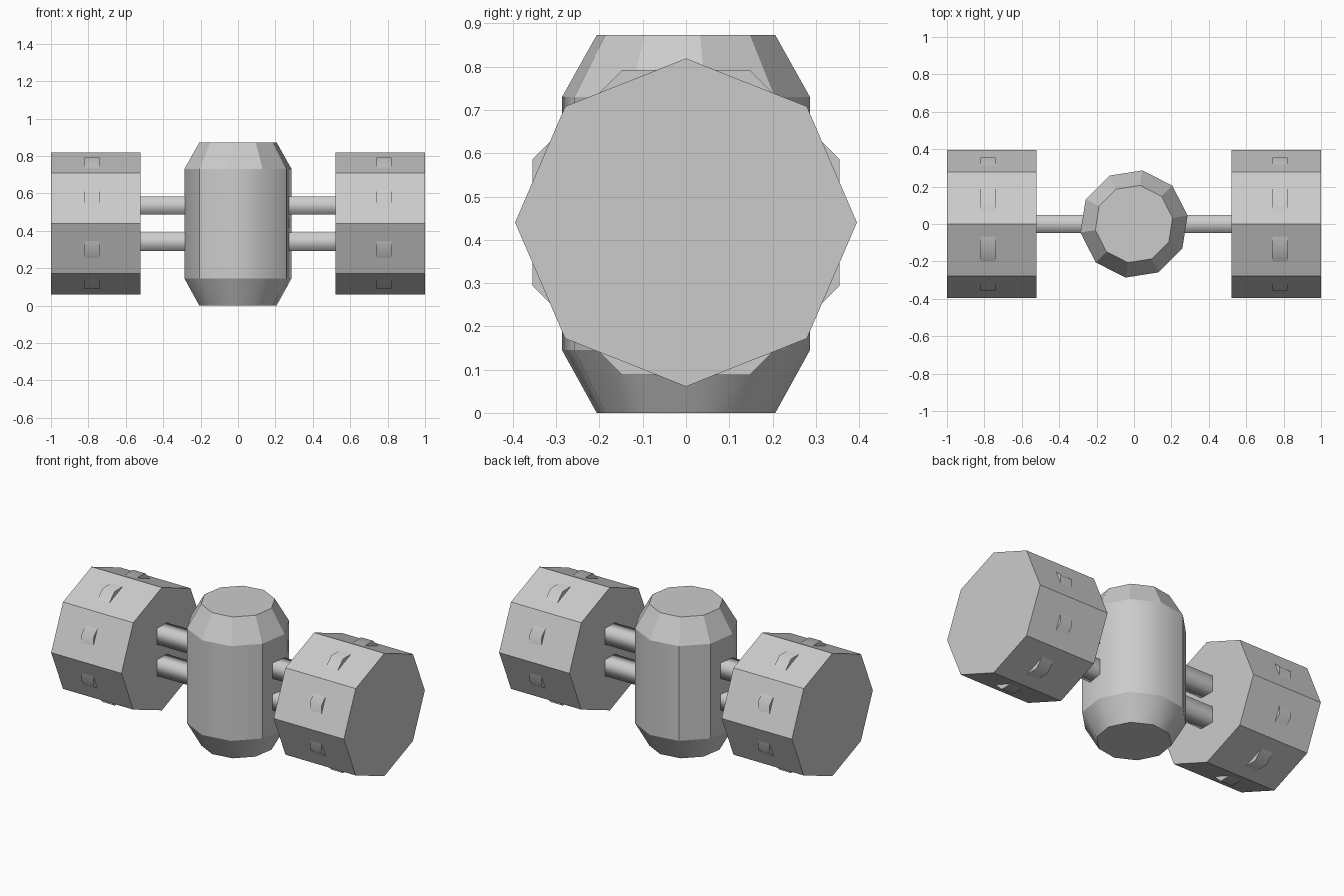
import bpy, bmesh, math
from mathutils import Matrix

cube = bpy.data.objects.get("Cube")
if cube:
    bpy.data.objects.remove(cube, do_unlink=True)

grey = bpy.data.materials.new("light_grey")
grey.use_nodes = True
COLOR = (0.6, 0.6, 0.6, 1)
grey.diffuse_color = COLOR
grey.node_tree.nodes["Principled BSDF"].inputs["Base Color"].default_value = COLOR

MID_Z = 0.44


def lathe(name, sides, rings, phase, capped=True):
    """Stack of polygon rings given as (radius, height), joined along z."""
    bm = bmesh.new()
    loops = []
    for r, h in rings:
        angles = [phase + math.tau * i / sides for i in range(sides)]
        loops.append([bm.verts.new((r * math.cos(a), r * math.sin(a), h)) for a in angles])
    for low, high in zip(loops, loops[1:]):
        for i in range(sides):
            j = (i + 1) % sides
            bm.faces.new((low[i], low[j], high[j], high[i]))
    if capped:
        bm.faces.new(loops[0][::-1])
        bm.faces.new(loops[-1])
    mesh = bpy.data.meshes.new(name)
    mesh.materials.append(grey)
    obj = bpy.data.objects.new(name, mesh)
    bpy.context.collection.objects.link(obj)
    return obj, bm


def finish(obj, bm, matrix=None):
    if matrix:
        bm.transform(matrix)
    bmesh.ops.recalc_face_normals(bm, faces=bm.faces)
    bm.to_mesh(obj.data)
    bm.free()


# Central body: ten-sided barrel with tapered ends
body, bm = lathe("central_body", 10,
                 [(0.209, 0), (0.29, 0.145), (0.29, 0.73), (0.209, 0.873)],
                 math.radians(9))
for f in bm.faces:
    f.smooth = len(f.verts) == 4 and f.calc_center_median().z < 0.75
for e in bm.edges:
    a, b = (v.co for v in e.verts)
    if abs(a.z - b.z) < 0.01:
        e.smooth = False
    elif abs(a.z - b.z) > 0.5:
        # a few crisp uprights on the barrel wall
        angle = round(math.degrees(math.atan2(a.y, a.x)))
        e.smooth = angle not in (-135, -27, 117, 153)
finish(body, bm)

# Two square rods, softly shaded, running through the body into both wheels
along_x = Matrix.Rotation(math.radians(90), 4, "Y")
for label, z in (("lower", 0.341), ("upper", 0.535)):
    rod, bm = lathe(label + "_rod", 4, [(0.069, -0.56), (0.069, 0.56)], math.radians(45), False)
    for f in bm.faces:
        f.smooth = True
    finish(rod, bm, Matrix.Translation((0, 0, z)) @ along_x)

# Wheels: faceted octagon drums, each with a turned band poking through its faces
squash = Matrix.Diagonal((1, 1, 0.96, 1))
for label, side in (("left", 1), ("right", -1)):
    place = Matrix.Translation((side * 0.76, 0, MID_Z)) @ squash @ along_x
    wheel, bm = lathe(label + "_wheel", 8, [(0.395, -0.24), (0.395, 0.24)], 0)
    finish(wheel, bm, place)

    band_place = Matrix.Translation((side * 0.78, 0, MID_Z)) @ Matrix.Diagonal((1, 1, 0.993, 1)) @ along_x
    band, bm = lathe(label + "_wheel_band", 8, [(0.384, -0.04), (0.384, 0.04)], math.radians(22.5))
    for f in bm.faces:
        f.smooth = len(f.verts) == 4
    for e in bm.edges:
        e.smooth = abs(e.verts[0].co.z - e.verts[1].co.z) > 0.01
    finish(band, bm, band_place)
